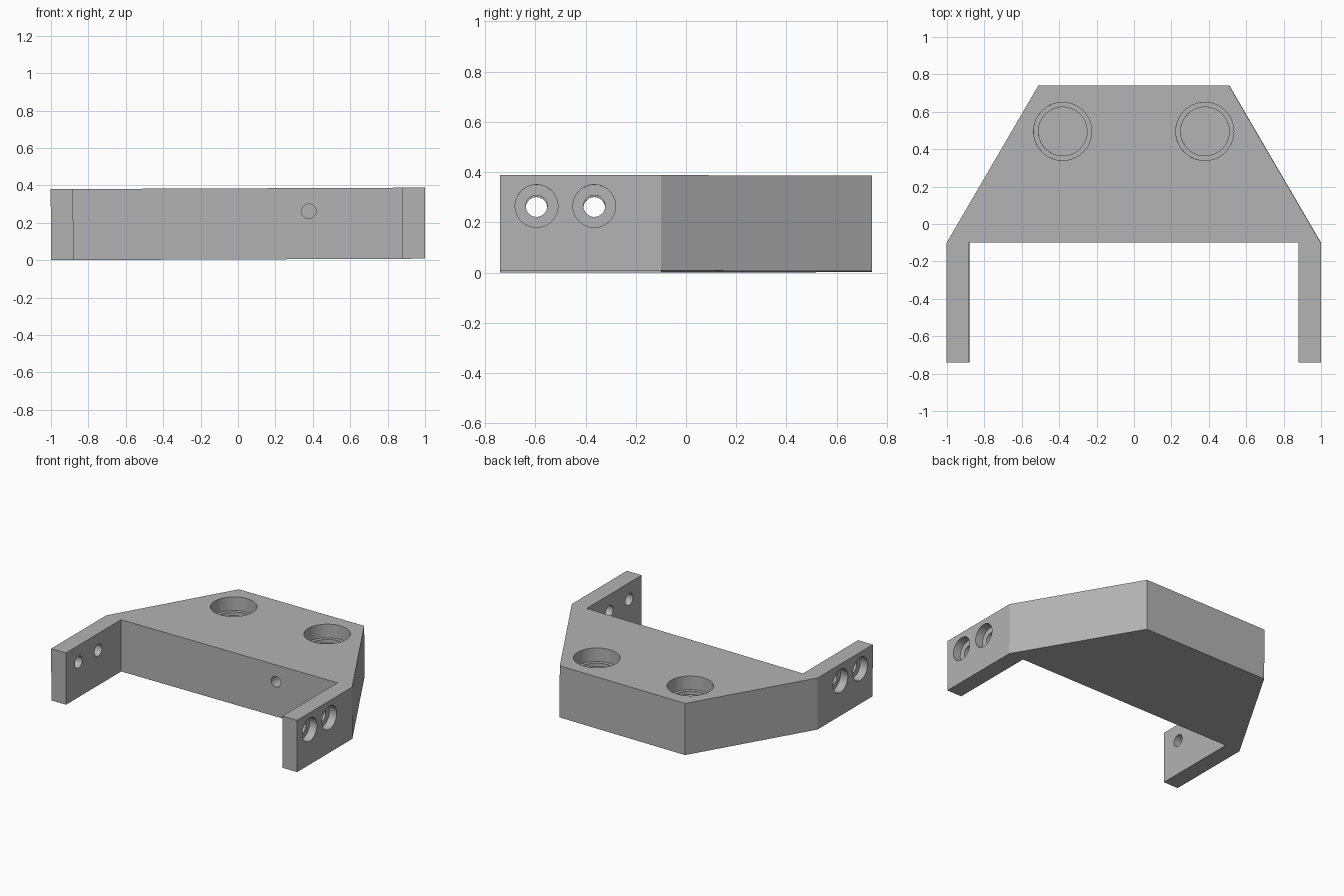
import bpy
import bmesh
from math import pi, atan
from mathutils import Matrix, Vector

HEIGHT = 0.38
cube = bpy.data.objects.get("Cube")
if cube:
    bpy.data.objects.remove(cube, do_unlink=True)

grey = bpy.data.materials.new("plain_grey")
grey.use_nodes = True
colour = (0.45, 0.45, 0.45, 1)
grey.diffuse_color = colour
grey.node_tree.nodes["Principled BSDF"].inputs["Base Color"].default_value = colour


def add_object(name, bm):
    mesh = bpy.data.meshes.new(name)
    bm.to_mesh(mesh)
    bm.free()
    mesh.materials.append(grey)
    obj = bpy.data.objects.new(name, mesh)
    bpy.context.collection.objects.link(obj)
    return obj


def drill(body, name, radius, start, end):
    """Cut a round hole between two points."""
    start, end = Vector(start), Vector(end)
    axis = end - start
    bm = bmesh.new()
    turn = axis.to_track_quat("Z", "Y").to_matrix().to_4x4()
    bmesh.ops.create_cone(bm, cap_ends=True, segments=64, radius1=radius, radius2=radius,
                          depth=axis.length,
                          matrix=Matrix.Translation((start + end) / 2) @ turn)
    cutter = add_object(name, bm)
    cutter.hide_render = True
    mod = body.modifiers.new(name, "BOOLEAN")
    mod.operation = "DIFFERENCE"
    mod.solver = "EXACT"
    mod.object = cutter
    bpy.context.view_layer.objects.active = body
    bpy.ops.object.modifier_apply(modifier=name)
    bpy.data.objects.remove(cutter, do_unlink=True)


# Bracket: tapered plate with two forward arms, extruded from one half outline
half = [(0.51, 0.74), (1.0, -0.1), (1.0, -0.74), (0.88, -0.74), (0.88, -0.1)]
outline = half + [(-x, y) for x, y in reversed(half)]
bm = bmesh.new()
face = bm.faces.new([bm.verts.new((x, y, 0)) for x, y in outline])
top = bmesh.ops.extrude_face_region(bm, geom=[face])["geom"]
bmesh.ops.translate(bm, vec=(0, 0, HEIGHT),
                    verts=[v for v in top if isinstance(v, bmesh.types.BMVert)])
bmesh.ops.recalc_face_normals(bm, faces=bm.faces)
bracket = add_object("bracket", bm)

for side in (-1, 1):
    # Stepped round pockets in the top
    x = 0.38 * side
    drill(bracket, "pocket", 0.155, (x, 0.495, HEIGHT + 0.1), (x, 0.495, HEIGHT - 0.1))
    drill(bracket, "pocket_step", 0.13, (x, 0.495, HEIGHT), (x, 0.495, HEIGHT - 0.125))
    # Counterbored screw holes through the arms
    for y in (-0.595, -0.365):
        drill(bracket, "screw_hole", 0.043, (0.8 * side, y, 0.257), (1.1 * side, y, 0.257))
        drill(bracket, "counterbore", 0.085, (1.1 * side, y, 0.257), (0.94 * side, y, 0.257))

# Blind hole in the inner wall
drill(bracket, "blind_hole", 0.039, (0.38, -0.2, 0.256), (0.38, 0.15, 0.256))

# Slight sideways lean, resting on the lower edge
bracket.data.transform(Matrix.Translation((0, 0, 0.004)) @ Matrix.Rotation(-atan(0.004), 4, "Y"))
bracket.select_set(True)
bpy.context.view_layer.objects.active = bracket
bpy.ops.object.shade_smooth_by_angle(angle=pi / 6)
